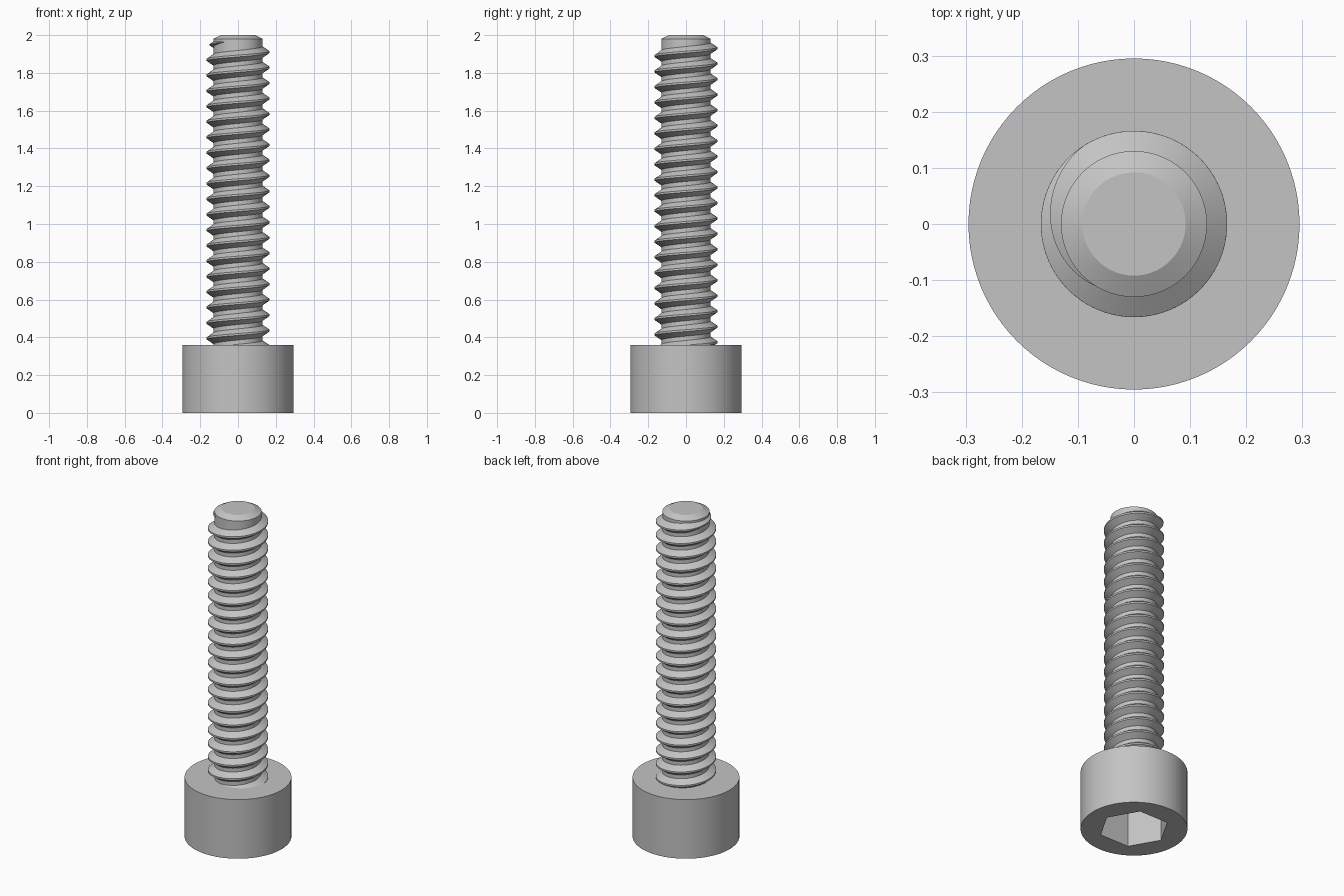
import bpy, bmesh
from math import cos, sin, pi, radians

if "Cube" in bpy.data.objects:
    bpy.data.objects.remove(bpy.data.objects["Cube"], do_unlink=True)

SEG = 96            # sides of every round part
HEAD_R, HEAD_H = 0.295, 0.36
CORE_R, CREST_R = 0.13, 0.166
PITCH = 0.0819

steel = bpy.data.materials.new("grey_steel")
steel.diffuse_color = (0.55, 0.55, 0.55, 1)
steel.use_nodes = True
steel.node_tree.nodes["Principled BSDF"].inputs["Base Color"].default_value = (0.55, 0.55, 0.55, 1)


def skin(name, loops, closed):
    """Join successive loops of points with quads and cap the first and last."""
    bm = bmesh.new()
    rows = [[bm.verts.new(p) for p in loop] for loop in loops]
    n = len(rows[0])
    for a, b in zip(rows, rows[1:]):
        for i in range(n):
            j = (i + 1) % n
            bm.faces.new((a[i], a[j], b[j], b[i]))
    if closed:
        bm.faces.new(rows[0])
        bm.faces.new(rows[-1])
    bmesh.ops.recalc_face_normals(bm, faces=bm.faces)
    mesh = bpy.data.meshes.new(name)
    bm.to_mesh(mesh)
    bm.free()
    obj = bpy.data.objects.new(name, mesh)
    bpy.context.collection.objects.link(obj)
    mesh.materials.append(steel)
    bpy.ops.object.select_all(action='DESELECT')
    obj.select_set(True)
    bpy.context.view_layer.objects.active = obj
    bpy.ops.object.shade_smooth_by_angle(angle=radians(25))
    return obj


def circle(r, z):
    return [(r * cos(2 * pi * i / SEG), r * sin(2 * pi * i / SEG), z) for i in range(SEG)]


def hexagon(r, z):
    """Hexagon with corners on the x axis, sampled at the same angles as a circle."""
    pts = []
    for i in range(SEG):
        a = 2 * pi * i / SEG
        d = r * cos(pi / 6) / cos(a % (pi / 3) - pi / 6)
        pts.append((d * cos(a), d * sin(a), z))
    return pts


# Cylindrical head with a hexagonal socket in its underside
SOCKET_R, SOCKET_D = 0.195, 0.25
skin("socket_head", [hexagon(SOCKET_R, SOCKET_D), hexagon(SOCKET_R, 0),
                     circle(HEAD_R, 0), circle(HEAD_R, HEAD_H),
                     circle(CORE_R, HEAD_H)], False)
skin("socket_floor", [hexagon(SOCKET_R, SOCKET_D), hexagon(0.001, SOCKET_D)], True)

# Shank core with a chamfered tip
skin("shank_core", [circle(CORE_R, 0.3), circle(CORE_R, 1.98), circle(0.092, 2)], True)

# Right-handed thread whose end fades into the core
FADE_START, FADE_END = radians(125), radians(245)
start = -19.4 * 2 * pi
steps = 1300
sections = []
for k in range(steps + 1):
    t = start + (FADE_END - start) * k / steps
    f = min(1, max(0.01, (FADE_END - t) / (FADE_END - FADE_START)))
    z = 1.91 + PITCH * t / (2 * pi)
    root = CORE_R - 0.002
    crest = root + (CREST_R - root) * f
    profile = [(root, -0.031), (crest, -0.005), (crest, 0.005), (root, 0.031)]
    sections.append([(r * cos(t), r * sin(t), z + dz * f) for r, dz in profile])
skin("thread", sections, True)
